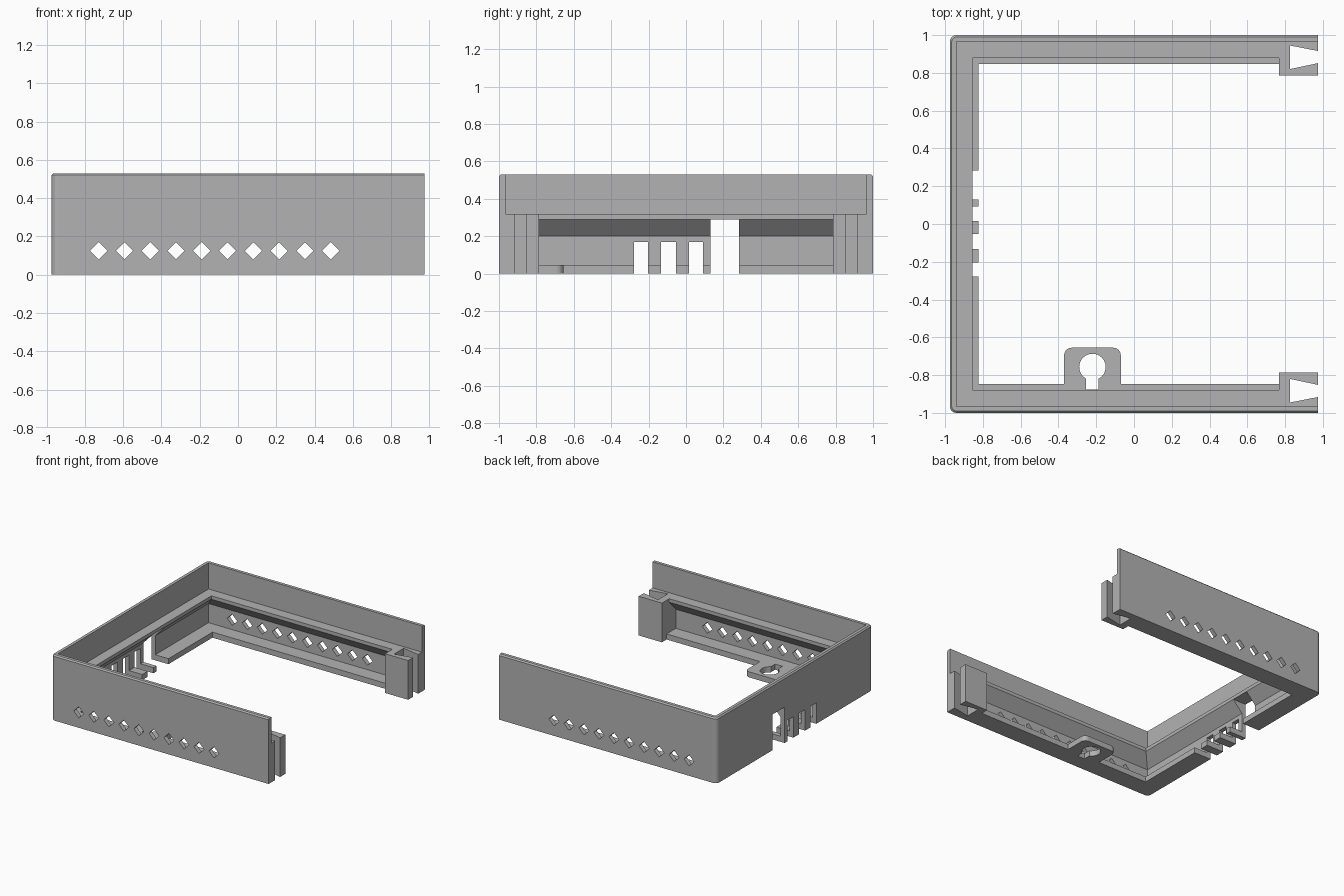
import bpy, bmesh, math
from mathutils import Vector

cube = bpy.data.objects.get("Cube")
if cube:
    bpy.data.objects.remove(cube, do_unlink=True)

grey = bpy.data.materials.new("grey plastic")
grey.use_nodes = True
colour = (0.45, 0.45, 0.45, 1)
grey.diffuse_color = colour
grey.node_tree.nodes["Principled BSDF"].inputs["Base Color"].default_value = colour

X, Y, H = 0.975, 1.0, 0.53       # half length, half width, height
LEDGE, FLANGE = 0.318, 0.045     # top of the ledge and of the bottom flange
R = 0.035                        # outer corner radius


def finish(bm, name):
    bmesh.ops.recalc_face_normals(bm, faces=bm.faces)
    mesh = bpy.data.meshes.new(name)
    bm.to_mesh(mesh)
    bm.free()
    mesh.materials.append(grey)
    ob = bpy.data.objects.new(name, mesh)
    bpy.context.collection.objects.link(ob)
    return ob


def prism(name, points, start, depth):
    """Extrude a closed outline of 3D points along the depth vector."""
    bm = bmesh.new()
    face = bm.faces.new([bm.verts.new(Vector(p) + Vector(start)) for p in points])
    ext = bmesh.ops.extrude_face_region(bm, geom=[face])
    moved = [v for v in ext["geom"] if isinstance(v, bmesh.types.BMVert)]
    bmesh.ops.translate(bm, verts=moved, vec=depth)
    return finish(bm, name)


def box(name, x0, x1, y0, y1, z0, z1):
    return prism(name, [(x0, y0, z0), (x1, y0, z0), (x1, y1, z0), (x0, y1, z0)],
                 (0, 0, 0), (0, 0, z1 - z0))


def combine(target, tool, operation):
    tool.hide_render = True
    mod = target.modifiers.new(tool.name, "BOOLEAN")
    mod.operation, mod.solver, mod.object = operation, "EXACT", tool
    bpy.context.view_layer.objects.active = target
    bpy.ops.object.modifier_apply(modifier=mod.name)
    bpy.data.objects.remove(tool, do_unlink=True)


def arc(cx, cy, r, a0, a1, n):
    angles = [math.radians(a0 + (a1 - a0) * i / n) for i in range(n + 1)]
    return [(cx + r * math.cos(a), cy + r * math.sin(a)) for a in angles]


# Wall cross-section: (distance in from the outside, height)
profile = [(0, 0), (0.153, 0), (0.153, FLANGE), (0.035, FLANGE), (0.035, 0.2),
           (0.12, 0.29), (0.12, LEDGE), (0.035, LEDGE), (0.035, H),
           (0.01, H), (0, H - 0.01)]


def path(d):
    """U-shaped plan of the frame at a distance in from the outside."""
    r = max(R - d, 0)
    cx, cy = -X + max(R, d), Y - max(R, d)
    back = arc(cx, cy, r, 90, 180, 6)
    front = arc(cx, -cy, r, 180, 270, 6)
    return [(X, Y - d)] + back + front + [(X, d - Y)]


# Three-sided frame: sweep the section around the plan
bm = bmesh.new()
lookup = {}


def vert(x, y, z):
    key = (round(x, 4), round(y, 4), round(z, 4))
    if key not in lookup:
        lookup[key] = bm.verts.new(key)
    return lookup[key]


strips = [[vert(x, y, z) for x, y in path(d)] for d, z in profile]
for a, b in zip(strips, strips[1:] + strips[:1]):
    for i in range(len(a) - 1):
        corners = list(dict.fromkeys([a[i], a[i + 1], b[i + 1], b[i]]))
        if len(corners) > 2:
            bm.faces.new(corners)
for end in (0, -1):
    bm.faces.new([s[end] for s in strips])
bmesh.ops.dissolve_limit(bm, angle_limit=0.001, verts=bm.verts, edges=bm.edges)
frame = finish(bm, "case_frame")

# Joint blocks at the open ends, with dovetail sockets
for s in (-1, 1):
    y0, y1 = sorted((s * 0.787, s * 0.98))
    combine(frame, box("joint_block", 0.767, X, y0, y1, 0, LEDGE), "UNION")
for s in (-1, 1):
    socket = [(0.825, s * 0.82, 0), (1.0, s * 0.857, 0),
              (1.0, s * 0.911, 0), (0.825, s * 0.945, 0)]
    combine(frame, prism("dovetail_socket", socket, (0, 0, -0.1), (0, 0, 0.5)), "DIFFERENCE")

# Mounting tab with rounded corners and a keyhole
outline = ([(-0.37, -0.9), (-0.07, -0.9)] + arc(-0.11, -0.695, 0.04, 0, 90, 6)
           + arc(-0.33, -0.695, 0.04, 90, 180, 6))
tab = prism("mounting_tab", [(x, y, 0) for x, y in outline], (0, 0, 0), (0, 0, FLANGE))
combine(frame, tab, "UNION")
keyhole = arc(-0.22, -0.757, 0.07, -62, 242, 28) + [(-0.253, -0.875), (-0.187, -0.875)]
hole = prism("keyhole", [(x, y, 0) for x, y in keyhole], (0, 0, -0.1), (0, 0, 0.2))
combine(frame, hole, "DIFFERENCE")

# Port notches through the end wall
for y0, y1, top in ((0.13, 0.283, 0.29), (0.017, 0.092, 0.17),
                    (-0.133, -0.053, 0.17), (-0.277, -0.203, 0.17)):
    combine(frame, box("port_notch", -1.1, -0.7, y0, y1, -0.1, top), "DIFFERENCE")

# Row of diamond vents through both long walls
for i in range(10):
    x, z, r = -0.73 + i * 0.1497, 0.125, 0.045
    x = -0.728 + i * 0.1497 * 0.9
    diamond = [(x - r, 0, z), (x, 0, z - r), (x + r, 0, z), (x, 0, z + r)]
    combine(frame, prism("vent", diamond, (0, -1.2, 0), (0, 2.4, 0)), "DIFFERENCE")
